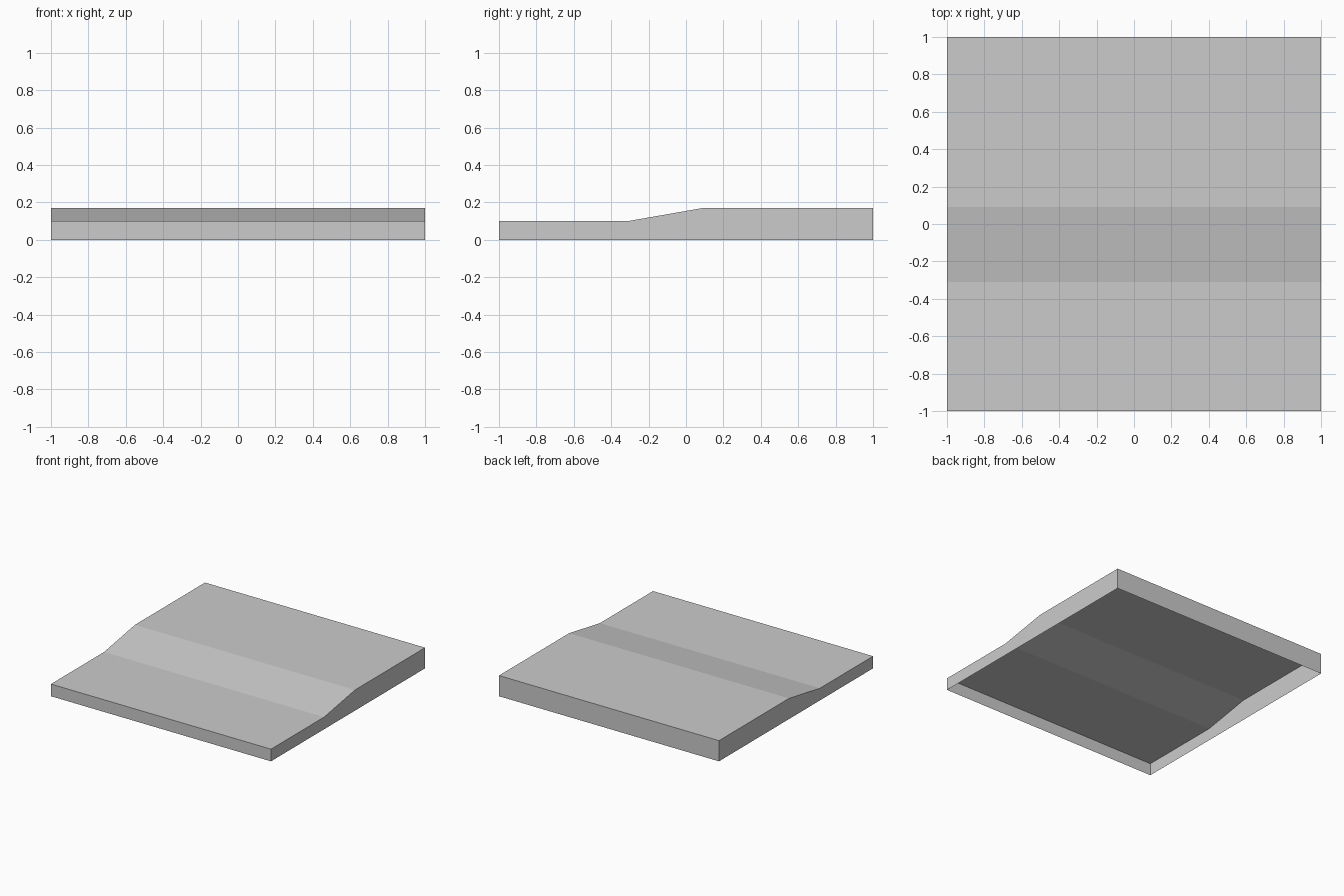
import bpy
import bmesh

cube = bpy.data.objects.get("Cube")
if cube:
    bpy.data.objects.remove(cube, do_unlink=True)

# Plain grey material
grey = bpy.data.materials.new("plain grey")
grey.use_nodes = True
colour = (0.6, 0.6, 0.6, 1)
grey.diffuse_color = colour
grey.node_tree.nodes["Principled BSDF"].inputs["Base Color"].default_value = colour

# Side profile (y, z): low floor, ramp, high floor
profile = [(-1, 0.1), (-0.31, 0.1), (0.09, 0.17), (1, 0.17)]

bm = bmesh.new()


def side_rows(x):
    top = [bm.verts.new((x, y, z)) for y, z in profile]
    base = [bm.verts.new((x, y, 0)) for y in (-1, 1)]
    return top, base


right_top, right_base = side_rows(-1)
left_top, left_base = side_rows(1)

# Floor strips
for i in range(len(profile) - 1):
    bm.faces.new((right_top[i], left_top[i], left_top[i + 1], right_top[i + 1]))

# Skirt walls, open underneath
bm.faces.new((right_base[0], left_base[0], left_top[0], right_top[0]))
bm.faces.new((left_base[1], right_base[1], right_top[-1], left_top[-1]))
bm.faces.new((left_base[0], left_base[1], *reversed(left_top)))
bm.faces.new((right_base[1], right_base[0], *right_top))

mesh = bpy.data.meshes.new("stepped_floor_tile")
bm.to_mesh(mesh)
bm.free()
mesh.materials.append(grey)
tile = bpy.data.objects.new("stepped_floor_tile", mesh)
bpy.context.collection.objects.link(tile)
